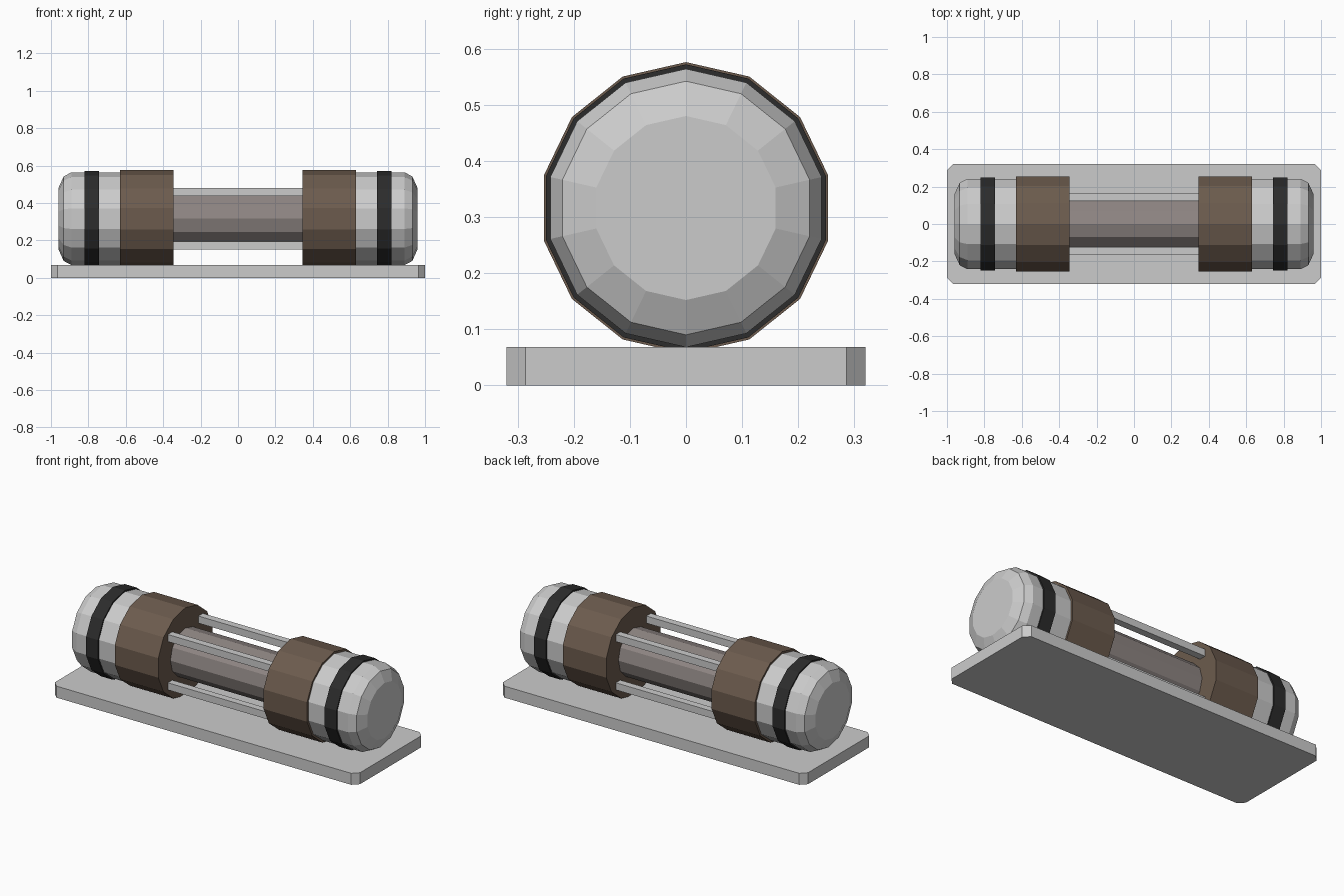
import bpy, bmesh, math

if "Cube" in bpy.data.objects:
    bpy.data.objects.remove(bpy.data.objects["Cube"])

AXIS_Z = 0.316


def material(name, rgb):
    m = bpy.data.materials.new(name)
    m.diffuse_color = (*rgb, 1)
    m.use_nodes = True
    m.node_tree.nodes["Principled BSDF"].inputs["Base Color"].default_value = m.diffuse_color
    return m


def finish(name, bm, mat=None):
    bmesh.ops.recalc_face_normals(bm, faces=bm.faces)
    me = bpy.data.meshes.new(name)
    bm.to_mesh(me)
    bm.free()
    ob = bpy.data.objects.new(name, me)
    bpy.context.collection.objects.link(ob)
    if mat:
        me.materials.append(mat)
    return ob


def lathe_x(name, profile, sides, mat=None):
    """Closed solid of (x, radius) rings around the horizontal axis."""
    bm = bmesh.new()
    rings = []
    for x, r in profile:
        angles = [2 * math.pi * i / sides for i in range(sides)]
        rings.append([bm.verts.new((x, r * math.sin(a), AXIS_Z + r * math.cos(a)))
                      for a in angles])
    for a, b in zip(rings, rings[1:]):
        for i in range(sides):
            j = (i + 1) % sides
            bm.faces.new((a[i], a[j], b[j], b[i]))
    bm.faces.new(rings[0])
    bm.faces.new(rings[-1])
    return finish(name, bm, mat)


def box(name, centre, size):
    bm = bmesh.new()
    bmesh.ops.create_cube(bm, size=1)
    bmesh.ops.scale(bm, vec=size, verts=bm.verts)
    bmesh.ops.translate(bm, vec=centre, verts=bm.verts)
    return bm


brown = material("brown", (0.15, 0.105, 0.075))
black = material("black", (0.025, 0.025, 0.025))
core_mat = material("core", (0.27, 0.235, 0.225))

# Base plate with clipped corners
bm = box("base_plate", (0, 0, 0.034), (2, 0.64, 0.068))
corners = [e for e in bm.edges if abs(e.verts[0].co.z - e.verts[1].co.z) > 0.01]
bmesh.ops.bevel(bm, geom=corners, offset=0.034, segments=1, affect='EDGES')
finish("base_plate", bm)

# Central core
lathe_x("core", [(-0.4, 0.14), (0.4, 0.14)], 12, core_mat)

# Mirrored ends: rounded cap, collar and band
for side, s in (("left", -1), ("right", 1)):
    lathe_x(side + "_end_cap", [(s * 0.6, 0.248), (s * 0.89, 0.248),
                                (s * 0.932, 0.226), (s * 0.96, 0.164)], 14)
    lathe_x(side + "_collar", [(s * 0.345, 0.26), (s * 0.63, 0.26)], 14, brown)
    lathe_x(side + "_band", [(s * 0.742, 0.256), (s * 0.82, 0.256)], 14, black)

# Four cage rods around the core
for yname, sy in (("front", -1), ("back", 1)):
    for zname, sz in (("lower", -1), ("upper", 1)):
        name = f"{yname}_{zname}_rod"
        finish(name, box(name, (0, sy * 0.143, AXIS_Z + sz * 0.143),
                         (0.76, 0.042, 0.042)))
